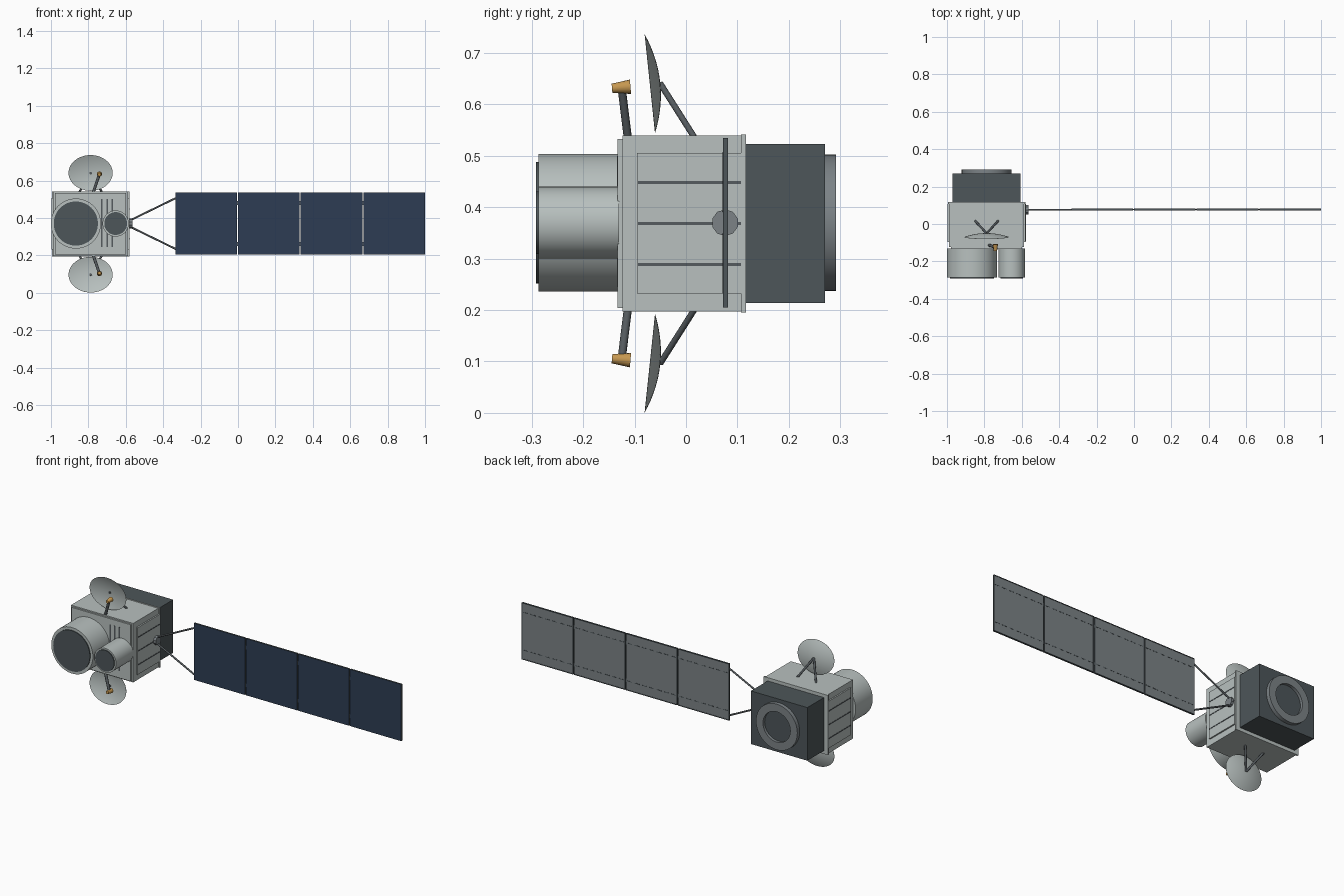
import bpy, bmesh, math
from mathutils import Vector, Matrix

old = bpy.data.objects.get("Cube")
if old:
    bpy.data.objects.remove(old, do_unlink=True)


def material(name, rgb):
    m = bpy.data.materials.new(name)
    m.use_nodes = True
    m.diffuse_color = (*rgb, 1)
    m.node_tree.nodes["Principled BSDF"].inputs["Base Color"].default_value = (*rgb, 1)
    return m


HULL = material("pale grey hull", (0.48, 0.53, 0.52))
DARK = material("dark slate", (0.074, 0.092, 0.1))
BLUE = material("solar blue", (0.026, 0.046, 0.088))
GREY = material("mid grey", (0.2, 0.225, 0.24))
ROD = material("strut grey", (0.09, 0.103, 0.112))
GOLD = material("gold foil", (0.56, 0.31, 0.08))

MID = 0.3685   # height of the symmetry plane
CX = -0.788    # centre line of the body


def finish(name, bm, mats, matrix=None, smooth=False):
    bmesh.ops.recalc_face_normals(bm, faces=bm.faces)
    mesh = bpy.data.meshes.new(name)
    if matrix:
        bm.transform(matrix)
    bm.to_mesh(mesh)
    bm.free()
    for m in mats:
        mesh.materials.append(m)
    ob = bpy.data.objects.new(name, mesh)
    bpy.context.collection.objects.link(ob)
    if smooth:
        bpy.ops.object.select_all(action='DESELECT')
        ob.select_set(True)
        bpy.context.view_layer.objects.active = ob
        bpy.ops.object.shade_smooth_by_angle(angle=math.radians(35))
    return ob


def add_box(bm, x, y, z):
    """Box from (min, max) pairs."""
    size = [b - a for a, b in (x, y, z)]
    centre = [(a + b) / 2 for a, b in (x, y, z)]
    bmesh.ops.create_cube(bm, size=1, matrix=Matrix.Translation(centre) @ Matrix.Diagonal((*size, 1)))


def box(name, x, y, z, mat):
    bm = bmesh.new()
    add_box(bm, x, y, z)
    return finish(name, bm, [mat])


def rod(name, a, b, r1, mat, r2=None, sides=12, smooth=True):
    """Cylinder or cone from point a to point b."""
    a, b = Vector(a), Vector(b)
    bm = bmesh.new()
    bmesh.ops.create_cone(bm, cap_ends=True, segments=sides, radius1=r1,
                          radius2=r1 if r2 is None else r2, depth=(b - a).length)
    turn = (b - a).to_track_quat('Z', 'Y').to_matrix().to_4x4()
    return finish(name, bm, [mat], Matrix.Translation((a + b) / 2) @ turn, smooth)


def lathe(name, profile, matrix, mat, closed=False, steps=48):
    """Spin a (radius, height) profile about z, then place it."""
    bm = bmesh.new()
    vs = [bm.verts.new((r, 0, h)) for r, h in profile]
    es = [bm.edges.new(p) for p in zip(vs, vs[1:])]
    if closed:
        es.append(bm.edges.new((vs[-1], vs[0])))
    bmesh.ops.spin(bm, geom=vs + es, cent=(0, 0, 0), axis=(0, 0, 1),
                   angle=math.tau, steps=steps, use_duplicate=False)
    bmesh.ops.remove_doubles(bm, verts=bm.verts, dist=1e-5)
    return finish(name, bm, [mat], matrix, True)


# Main body with front plate and rear flange
box("body", (-0.988, -0.588), (-0.124, 0.108), (0.197, 0.54), HULL)
box("front_plate", (-0.978, -0.598), (-0.133, -0.123), (0.204, 0.533), HULL)
box("rear_flange", (-0.995, -0.581), (0.107, 0.117), (0.195, 0.542), HULL)

# Raised side panels with dark slots
for side, label in ((-1, "right"), (1, "left")):
    face = CX + side * 0.2
    def span(lo, hi):
        return tuple(sorted((face + side * lo, face + side * hi)))
    box(label + "_side_panel", span(-0.01, 0.008), (-0.095, 0.107), (0.232, 0.506), HULL)
    bm = bmesh.new()
    for dz in (-0.08, 0, 0.08):
        add_box(bm, span(0, 0.0095), (-0.093, 0.107), (MID + dz - 0.003, MID + dz + 0.003))
    finish(label + "_side_slots", bm, [ROD])

# Thin vertical slots on the front plate
bm = bmesh.new()
for x in (-0.729, -0.7, -0.671):
    add_box(bm, (x - 0.004, x + 0.004), (-0.1345, -0.13), (0.245, 0.5))
finish("front_slots", bm, [ROD])

# Two front telescopes with dark lenses
for label, x, r, lens in (("large", -0.867, 0.134, 0.118), ("small", -0.654, 0.07, 0.061)):
    rod(label + "_telescope", (x, -0.13, 0.37), (x, -0.287, 0.37), r, HULL, sides=64)
    rod(label + "_lens", (x, -0.28, 0.37), (x, -0.292, 0.37), lens, DARK, sides=64)

# Rear equipment box and engine ring
box("rear_box", (-0.97, -0.607), (0.115, 0.27), (0.214, 0.523), DARK)
lathe("engine_ring", [(0.088, 0), (0.088, 0.022), (0.133, 0.022), (0.133, 0)],
      Matrix.Translation((CX, 0.27, 0.37)) @ Matrix.Rotation(-math.pi / 2, 4, 'X'), GREY, closed=True)
rod("engine_disc", (CX, 0.268, 0.37), (CX, 0.276, 0.37), 0.09, DARK, sides=48)

# Dish antennas above and below, each with struts, feed arm and feed horn
for s, label in ((1, "upper"), (-1, "lower")):
    def at(x, y, dz):
        return (x, y, MID + s * dz)
    bowl = [(i / 8, 0.02 * (i / 8) ** 2 - 0.02) for i in range(9)]
    inner = [(r, h + 0.003 * (1 - r * r) + 0.0005) for r, h in reversed(bowl)]
    place = (Matrix.Translation(at(CX, -0.07, 0.272))
             @ Matrix.Rotation(math.radians(90 + 6 * s), 4, 'X')
             @ Matrix.Diagonal((0.118, 0.096, 1, 1)))
    lathe(label + "_dish", bowl + inner, place, HULL)
    rod(label + "_dish_pin", at(CX, -0.05, 0.272), at(CX, -0.058, 0.271), 0.007, ROD)
    for e in (-1, 1):
        rod(label + "_dish_strut", at(CX, -0.05, 0.272), at(CX + e * 0.061, 0.016, 0.168), 0.006, ROD)
    rod(label + "_feed_arm", at(-0.775, -0.113, 0.165), at(-0.742, -0.125, 0.262), 0.008, ROD)
    rod(label + "_feed_horn", at(-0.741, -0.144, 0.263), at(-0.741, -0.108, 0.266), 0.009, GOLD,
        r2=0.014, sides=16)

# Solar array hub and forked yoke
rod("array_hub", (-0.59, 0.076, 0.37), (-0.565, 0.076, 0.37), 0.026, GREY, sides=10, smooth=False)
for s, label in ((1, "upper"), (-1, "lower")):
    rod(label + "_yoke", (-0.575, 0.076, 0.37 + s * 0.018), (-0.333, 0.076, 0.37 + s * 0.136), 0.005, ROD)

# Four solar panels: blue cells in front, grey back, dark rims and back dashes
WIDTH, GAP, START = 0.33, 0.005, -0.335
for i in range(4):
    x0 = START + i * (WIDTH + GAP)
    bm = bmesh.new()
    add_box(bm, (x0, x0 + WIDTH), (0.072, 0.08), (0.205, 0.535))
    bm.normal_update()
    for f in bm.faces:
        f.material_index = 0 if f.normal.y < -0.5 else 1 if f.normal.y > 0.5 else 2
    finish("solar_panel", bm, [BLUE, GREY, DARK])
    bm = bmesh.new()
    for s in (-1, 1):
        z = 0.37 + s * 0.11
        for k in range(7):
            x = x0 + (k + 0.5) * WIDTH / 7
            add_box(bm, (x - 0.015, x + 0.015), (0.079, 0.081), (z - 0.002, z + 0.002))
        # dark edge trim on the back
        xe = x0 + WIDTH / 2 + s * (WIDTH / 2 - 0.002)
        add_box(bm, (xe - 0.002, xe + 0.002), (0.079, 0.082), (0.205, 0.535))
        ze = 0.37 + s * 0.163
        add_box(bm, (x0, x0 + WIDTH), (0.079, 0.082), (ze - 0.002, ze + 0.002))
    finish("panel_back_trim", bm, [DARK])

# Hinges joining neighbouring panels
for i in range(1, 4):
    x = START + i * (WIDTH + GAP) - GAP
    for s in (-1, 1):
        z = 0.37 + s * 0.11
        box("panel_hinge", (x - 0.002, x + GAP + 0.002), (0.074, 0.079), (z - 0.01, z + 0.01), ROD)
